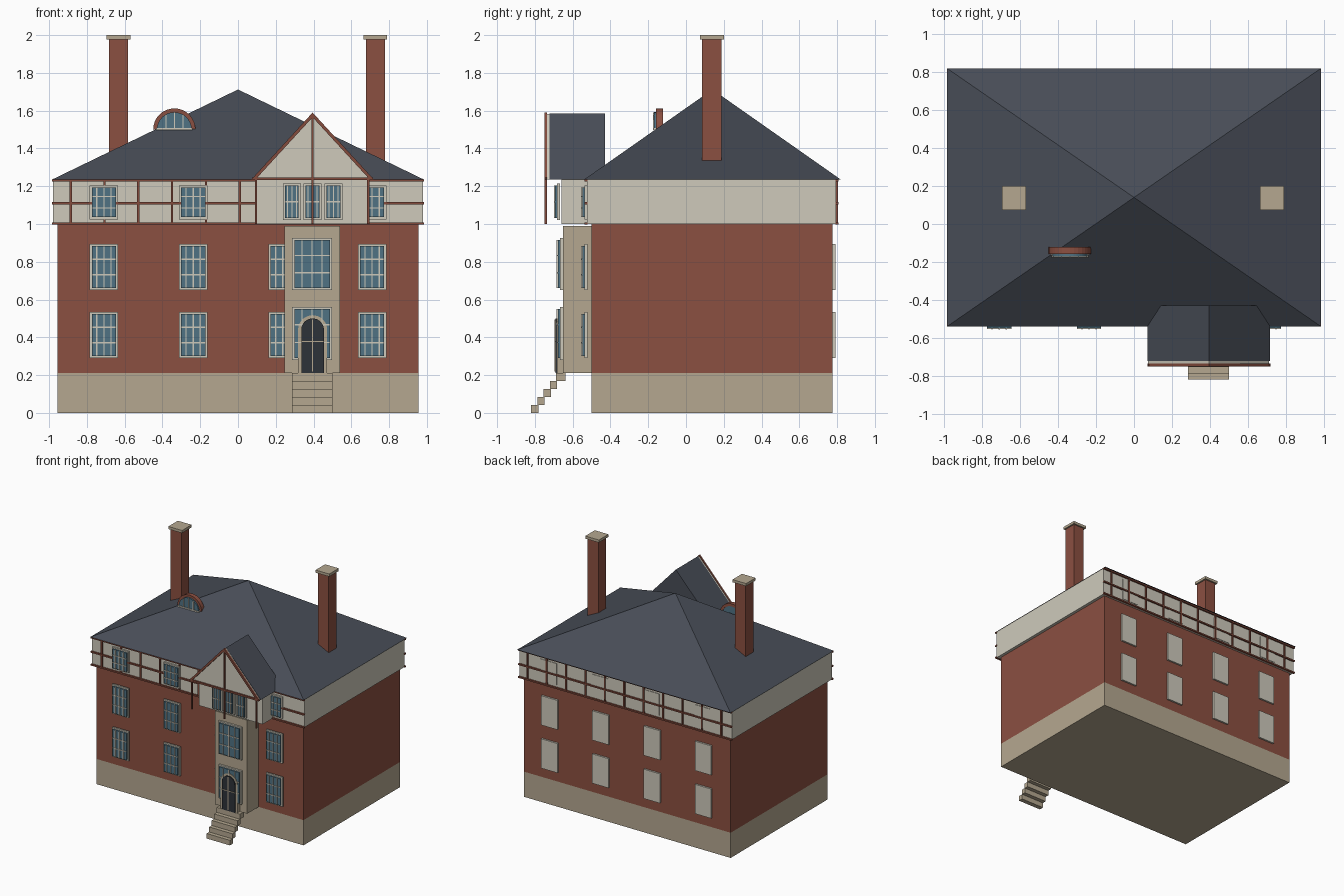
import bpy, bmesh, math

if "Cube" in bpy.data.objects:
    bpy.data.objects.remove(bpy.data.objects["Cube"])

MATS = {}
for n, c in dict(brick=(.26, .08, .053), stone=(.46, .39, .28), cream=(.62, .59, .5),
                 slate=(.064, .074, .095), timber=(.23, .07, .045), glass=(.08, .17, .23),
                 dark=(.027, .032, .04)).items():
    m = bpy.data.materials.new(n)
    m.diffuse_color = (*c, 1)
    m.use_nodes = True
    m.node_tree.nodes["Principled BSDF"].inputs["Base Color"].default_value = m.diffuse_color
    MATS[n] = m


def finish(name, bm, mats):
    bmesh.ops.recalc_face_normals(bm, faces=bm.faces[:])
    me = bpy.data.meshes.new(name)
    bm.to_mesh(me)
    bm.free()
    for m in mats:
        me.materials.append(MATS[m])
    ob = bpy.data.objects.new(name, me)
    bpy.context.collection.objects.link(ob)
    return ob


def boxes(name, items):
    """items: (material, x0, x1, y0, y1, z0, z1)"""
    bm = bmesh.new()
    mats = []
    for mat, *b in items:
        if mat not in mats:
            mats.append(mat)
        vs = bmesh.ops.create_cube(bm, size=1)['verts']
        for v in vs:
            v.co = [b[2 * i] if v.co[i] < 0 else b[2 * i + 1] for i in range(3)]
        for f in vs[0].link_faces[:] + [f for v in vs for f in v.link_faces]:
            f.material_index = mats.index(mat)
    return finish(name, bm, mats)


def slab(name, mat, pts, y0, y1):
    """Outline in x,z extruded along y."""
    bm = bmesh.new()
    f = bm.faces.new([bm.verts.new((x, y0, z)) for x, z in pts])
    new = bmesh.ops.extrude_face_region(bm, geom=[f])['geom']
    for v in new:
        if isinstance(v, bmesh.types.BMVert):
            v.co.y = y1
    return finish(name, bm, [mat])


def arc(cx, cz, r, n=16):
    return [(cx + r * math.cos(math.pi * i / n), cz + r * math.sin(math.pi * i / n))
            for i in range(n + 1)]


def window(name, cx, y, z0, z1, w=.15, nv=3, nh=2):
    """Frame plate, glass in front, then glazing bars."""
    x0, x1, e, t = cx - w / 2, cx + w / 2, .011, .003
    it = [('cream', x0, x1, y - .0075, y + .0075, z0, z1),
          ('glass', x0 + e, x1 - e, y - .018, y - .0075, z0 + e, z1 - e)]
    for i in range(1, nv + 1):
        x = x0 + w * i / (nv + 1)
        it.append(('cream', x - t, x + t, y - .025, y - .018, z0 + e, z1 - e))
    for i in range(1, nh + 1):
        z = z0 + (z1 - z0) * i / (nh + 1)
        it.append(('cream', x0 + e, x1 - e, y - .024, y - .017, z - t, z + t))
    boxes(name, it)


# Main body
boxes('stone_base', [('stone', -.955, .955, -.50, .775, 0, .21)])
boxes('brick_walls', [('brick', -.955, .955, -.50, .775, .21, 1.0)])
boxes('upper_storey', [('cream', -.98, .98, -.525, .795, 1.0, 1.235)])

# Pyramid roof
bm = bmesh.new()
base = [bm.verts.new((x, y, 1.235)) for x, y in
        [(-.985, -.54), (.985, -.54), (.985, .82), (-.985, .82)]]
top = bm.verts.new((0, .14, 1.712))
bm.faces.new(base)
for i in range(4):
    bm.faces.new((base[i], base[(i + 1) % 4], top))
finish('main_roof', bm, ['slate'])

# Half-timbering on front and back
for name, y0, y1, n in [('front_timbers', -.536, -.524, 7), ('back_timbers', .794, .806, 11)]:
    it = [('timber', -.985, .985, y0 - .002, y1 + .002, z - .006, z + .006)
          for z in (1.003, 1.11, 1.23)]
    it += [('timber', x - .006, x + .006, y0, y1, 1.0, 1.235)
           for x in [-.886 + .179 * k for k in range(n)]]
    boxes(name, it)

# Windows on a four-column grid
for i, x in enumerate((-.71, -.237, .237, .71)):
    for side, y in (('front', -.53), ('back', .783)):
        window(f'{side}_ground_window_{i}', x, y, .29, .535)
        window(f'{side}_middle_window_{i}', x, y, .65, .895)
        window(f'{side}_upper_window_{i}', x, y if y < 0 else .792, 1.025, 1.205)

# Entrance bay
boxes('entrance_bay', [('stone', .245, .54, -.65, -.49, .21, .99)])
window('bay_upper_window', .392, -.66, .65, .925, .21)
window('bay_lower_window', .392, -.66, .28, .56, .21)
slab('door_surround', 'stone', [(.472, .21)] + arc(.395, .44, .077) + [(.318, .21)], -.683, -.65)
slab('door', 'dark', [(.455, .21)] + arc(.395, .44, .06) + [(.335, .21)], -.692, -.68)
boxes('door_bars', [('stone', .392, .398, -.696, -.69, .22, .495),
                    ('stone', .337, .453, -.696, -.69, .375, .381)])
boxes('entrance_steps', [('stone', .285, .5, -.82 + .033 * i,
                          -.782 + .033 * i + (.012 if i == 4 else 0),
                          .042 * i, .042 * (i + 1)) for i in range(5)])

# Gabled dormer
C = .395
boxes('gable_box', [('cream', .10, .69, -.66, -.50, 1.0, 1.236)])
slab('gable_roof', 'slate', [(.07, 1.235), (.717, 1.235), (C, 1.585)], -.722, -.43)
slab('gable_front', 'cream', [(.075, 1.235), (.712, 1.235), (C, 1.583)], -.736, -.72)
slab('gable_rakes', 'timber', [(.07, 1.235), (.092, 1.235), (C, 1.565), (.698, 1.235),
                               (.72, 1.235), (C, 1.59)], -.75, -.735)
boxes('gable_timbers', [('timber', .075, .715, -.749, -.736, 1.232, 1.246)] +
      [('timber', x - .006, x + .006, -.748, -.735, 1.0, z)
       for x, z in ((.095, 1.245), (C, 1.575), (.69, 1.245))])
for i in (-1, 0, 1):
    window(f'gable_window_{i + 1}', C + .11 * i, -.675, 1.02, 1.215, .095, 3, 1)

# Arched roof dormer
slab('arched_dormer', 'brick', arc(-.337, 1.5, .112) + arc(-.337, 1.5, .09)[::-1], -.158, -.122)
slab('arched_glass', 'glass', arc(-.337, 1.5, .092), -.17, -.125)
boxes('arched_bars', [('cream', -.337 + d - .003, -.337 + d + .003, -.176, -.169, 1.5,
                       1.5 + math.sqrt(.09 ** 2 - d * d)) for d in (-.045, 0, .045)] +
      [('cream', -.435, -.24, -.176, -.155, 1.497, 1.507)])

# Chimneys
for side, x in (('left', -.632), ('right', .727)):
    boxes(f'{side}_chimney', [('brick', x - .05, x + .05, .085, .187, 1.25, 1.98),
                              ('stone', x - .063, x + .063, .075, .2, 1.978, 2.0)])
